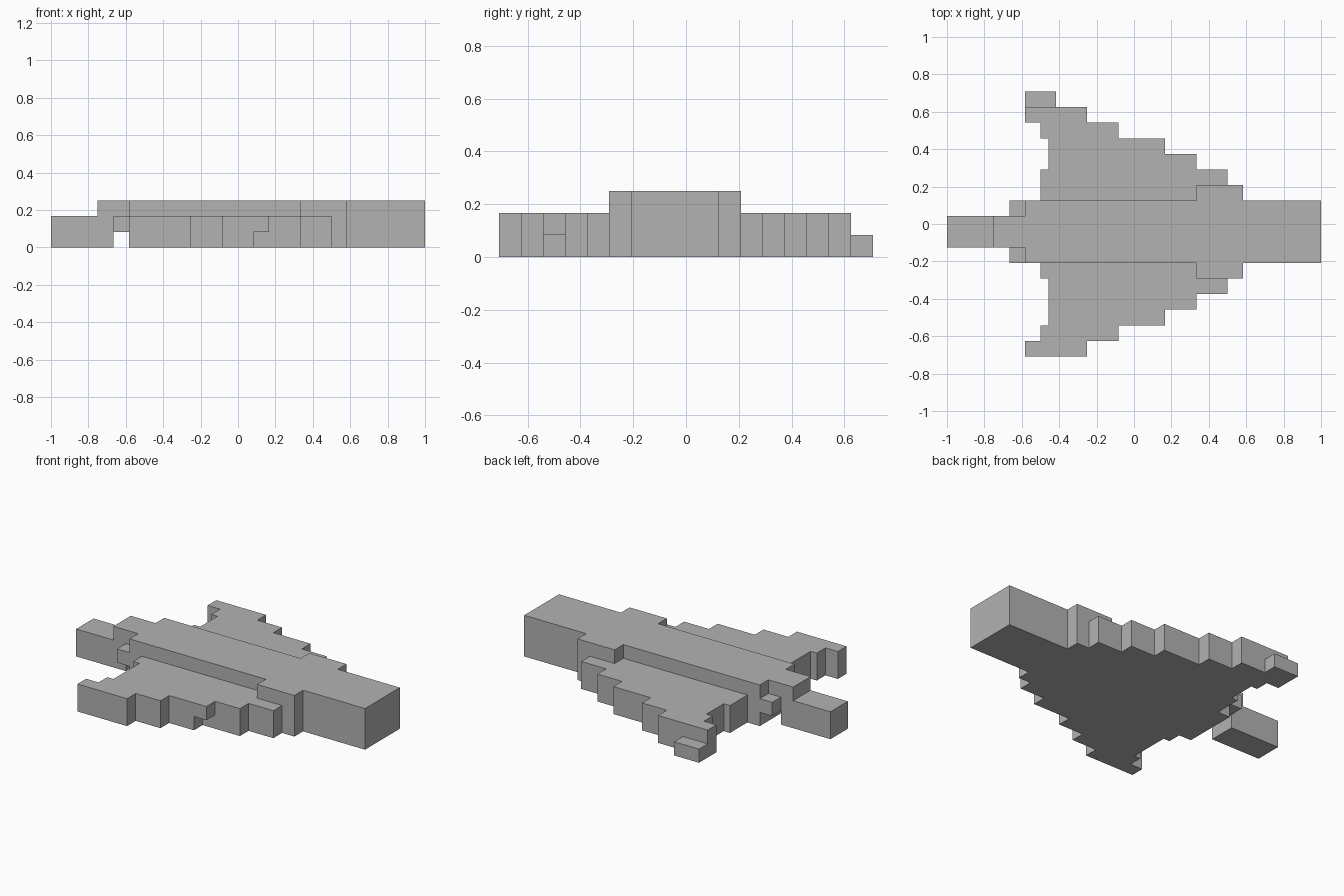
import bpy, bmesh
from mathutils import Vector

cube = bpy.data.objects.get("Cube")
if cube:
    bpy.data.objects.remove(cube, do_unlink=True)

UNIT = 1 / 12                                # one building block
SIZE = Vector((UNIT / 2, UNIT, UNIT))        # cells are half a block along x
ORIGIN = Vector((-1, -8.5 * UNIT, 0))

grey = bpy.data.materials.new("hull_grey")
grey.use_nodes = True
colour = (0.45, 0.45, 0.45, 1)
grey.diffuse_color = colour
grey.node_tree.nodes["Principled BSDF"].inputs["Base Color"].default_value = colour


def block(x0, x1, y0, y1, z0, z1):
    """Cells filled by a block, given in building units."""
    return {(x, y, z) for x in range(int(x0 * 2), int(x1 * 2))
            for y in range(y0, y1) for z in range(z0, z1)}


def wing(first_row, step, spans):
    """Stepped wing: one row of blocks per span, going outwards."""
    cells = set()
    for i, (rear, front) in enumerate(spans):
        y = first_row + step * i
        cells |= block(rear, front, y, y + 1, 0, 2)
    return cells


def build(name, cells, solid):
    """Make the outer skin of a part, leaving out walls shared with other parts."""
    bm = bmesh.new()
    for cell in cells:
        for axis in range(3):
            for side in (0, 1):
                near = list(cell)
                near[axis] += 2 * side - 1
                if tuple(near) in solid:
                    continue
                u, v = (axis + 1) % 3, (axis + 2) % 3
                ring = []
                for du, dv in ((0, 0), (1, 0), (1, 1), (0, 1)):
                    p = Vector(cell)
                    p[axis] += side
                    p[u] += du
                    p[v] += dv
                    ring.append(bm.verts.new(ORIGIN + p * SIZE))
                bm.faces.new(ring if side else ring[::-1])
    bmesh.ops.remove_doubles(bm, verts=bm.verts, dist=0.001)
    bmesh.ops.dissolve_limit(bm, angle_limit=0.01, verts=bm.verts, edges=bm.edges)
    mesh = bpy.data.meshes.new(name)
    bm.to_mesh(mesh)
    bm.free()
    mesh.materials.append(grey)
    bpy.context.collection.objects.link(bpy.data.objects.new(name, mesh))


parts = {
    # long body with its overhanging rear and two small side nozzles
    "fuselage": block(5, 24, 6, 10, 0, 3) | block(4, 5, 7, 9, 1, 3),
    "right_nozzle": block(4, 5, 6, 7, 1, 2),
    "left_nozzle": block(4, 5, 9, 10, 1, 2),
    # tail boom, taller where it joins the body
    "tail": block(0, 4, 7, 9, 0, 2) | block(3, 4, 7, 9, 2, 3),
    # cheeks above the wing roots
    "right_cheek": block(16, 19, 5, 6, 2, 3),
    "left_cheek": block(16, 19, 10, 11, 2, 3),
    # wings, with a notch under the right and a low tip on the left
    "right_wing": wing(5, -1, [(6, 19), (6.5, 18), (6.5, 16), (6.5, 14),
                               (6, 11), (5, 9)]) - block(13, 14, 2, 3, 0, 1),
    "left_wing": wing(10, 1, [(6, 19), (6, 18), (6.5, 16), (6.5, 14),
                              (6, 11), (5, 9)]),
    "left_wing_tip": block(5, 7, 16, 17, 0, 1),
}
solid = set().union(*parts.values())
for name, cells in parts.items():
    build(name, cells, solid)
